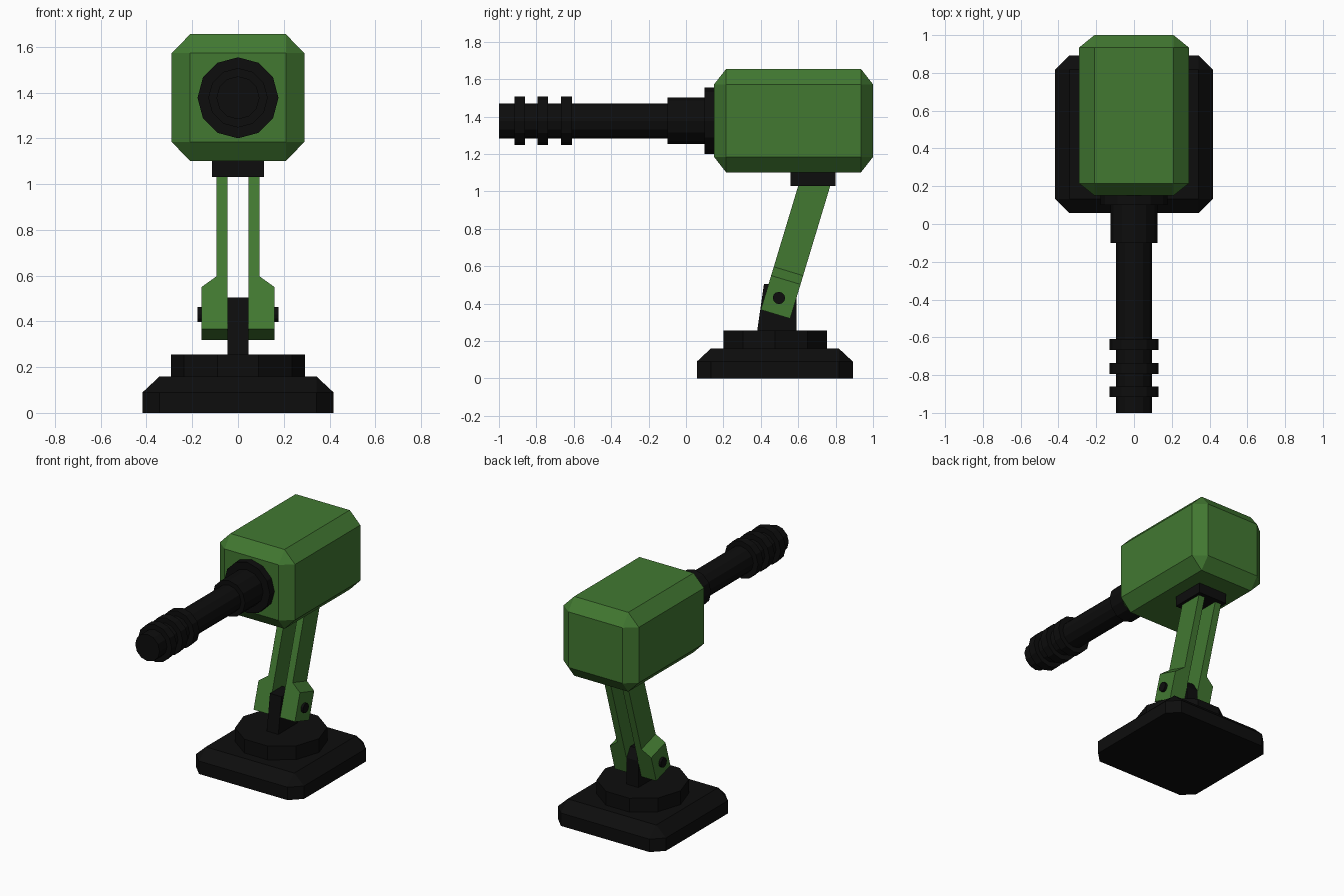
import bpy, bmesh, math
from mathutils import Vector

if "Cube" in bpy.data.objects:
    bpy.data.objects.remove(bpy.data.objects["Cube"])


def material(name, rgb):
    m = bpy.data.materials.new(name)
    m.diffuse_color = (*rgb, 1)
    m.use_nodes = True
    m.node_tree.nodes["Principled BSDF"].inputs["Base Color"].default_value = m.diffuse_color
    return m


GREEN = material("army green", (0.054, 0.19, 0.031))
BLACK = material("black", (0.004, 0.004, 0.004))


def finish(bm, name, mat):
    bmesh.ops.recalc_face_normals(bm, faces=bm.faces)
    me = bpy.data.meshes.new(name)
    bm.to_mesh(me)
    bm.free()
    me.materials.append(mat)
    ob = bpy.data.objects.new(name, me)
    bpy.context.collection.objects.link(ob)
    return ob


def chamfer_box(name, centre, half, cut, mat, flat_bottom=False):
    """Box with all edges chamfered; optionally a sharp bottom rim."""
    bm = bmesh.new()
    for sx in (-1, 1):
        for sy in (-1, 1):
            for sz in (-1, 1):
                for axis in range(3):
                    p = [half[i] - (0 if i == axis else cut[i]) for i in range(3)]
                    if flat_bottom and sz < 0:
                        if axis == 2:
                            continue
                        p[2] = half[2]
                    bm.verts.new(Vector(centre) + Vector((sx * p[0], sy * p[1], sz * p[2])))
    bmesh.ops.convex_hull(bm, input=bm.verts)
    bmesh.ops.dissolve_limit(bm, angle_limit=0.01, verts=bm.verts, edges=bm.edges)
    return finish(bm, name, mat)


def prism(name, points, offset, mat):
    """Extrude a closed outline of 3D points along an offset."""
    bm = bmesh.new()
    face = bm.faces.new([bm.verts.new(p) for p in points])
    ext = bmesh.ops.extrude_face_region(bm, geom=[face], use_keep_orig=True)
    for v in ext["geom"]:
        if isinstance(v, bmesh.types.BMVert):
            v.co += Vector(offset)
    return finish(bm, name, mat)


def ring(axis, n, r, c):
    """Regular polygon around the x, y or z axis with a corner on an axis."""
    out = []
    for i in range(n):
        a = 2 * math.pi * i / n
        u, v = r * math.cos(a), r * math.sin(a)
        d = {"x": (0, u, v), "y": (u, 0, v), "z": (u, v, 0)}[axis]
        out.append(Vector(c) + Vector(d))
    return out


# Base plate, turntable and upright lug
chamfer_box("base_plate", (0, 0.475, 0.08), (0.417, 0.417, 0.08), (0.075, 0.075, 0.07), BLACK, True)
prism("turntable", ring("z", 10, 0.292, (0, 0.477, 0.15)), (0, 0, 0.106), BLACK)
lug = [(0.38, 0.25), (0.59, 0.25), (0.59, 0.44), (0.55, 0.505), (0.417, 0.505)]
prism("pivot_lug", [(-0.045, y, z) for y, z in lug], (0.09, 0, 0), BLACK)
prism("pivot_pin", ring("x", 12, 0.033, (-0.177, 0.497, 0.43)), (0.354, 0, 0), BLACK)

# Pair of leaning arms with thick feet
tilt = math.radians(16.8)
along = Vector((0, math.sin(tilt), math.cos(tilt)))
across = Vector((0, math.cos(tilt), -math.sin(tilt))) * 0.164
foot = Vector((0, 0.40, 0.367))
outline = [(0.045, 0), (0.16, 0), (0.16, 0.191), (0.094, 0.24), (0.094, 0.745), (0.045, 0.745)]
for side, label in ((-1, "left"), (1, "right")):
    pts = [foot + along * s + Vector((side * x, 0, 0)) for x, s in outline]
    prism(label + "_arm", pts, across, GREEN)

# Mount plate and gun housing
prism("mount_plate", [(x, y, 1.03) for x, y in ((-0.114, 0.56), (0.114, 0.56), (0.114, 0.80), (-0.114, 0.80))],
      (0, 0, 0.09), BLACK)
chamfer_box("gun_housing", (0, 0.575, 1.378), (0.29, 0.425, 0.277), (0.081, 0.065, 0.083), GREEN)

# Barrel sections along y: name, start, end, radius
for name, y0, y1, r in (("barrel_flange", 0.10, 0.17, 0.177),
                        ("barrel_collar", -0.10, 0.11, 0.125),
                        ("barrel", -1.0, -0.09, 0.094),
                        ("cooling_ring_1", -0.917, -0.86, 0.130),
                        ("cooling_ring_2", -0.795, -0.737, 0.130),
                        ("cooling_ring_3", -0.668, -0.61, 0.130)):
    prism(name, ring("y", 12, r, (0, y0, 1.377)), (0, y1 - y0, 0), BLACK)
